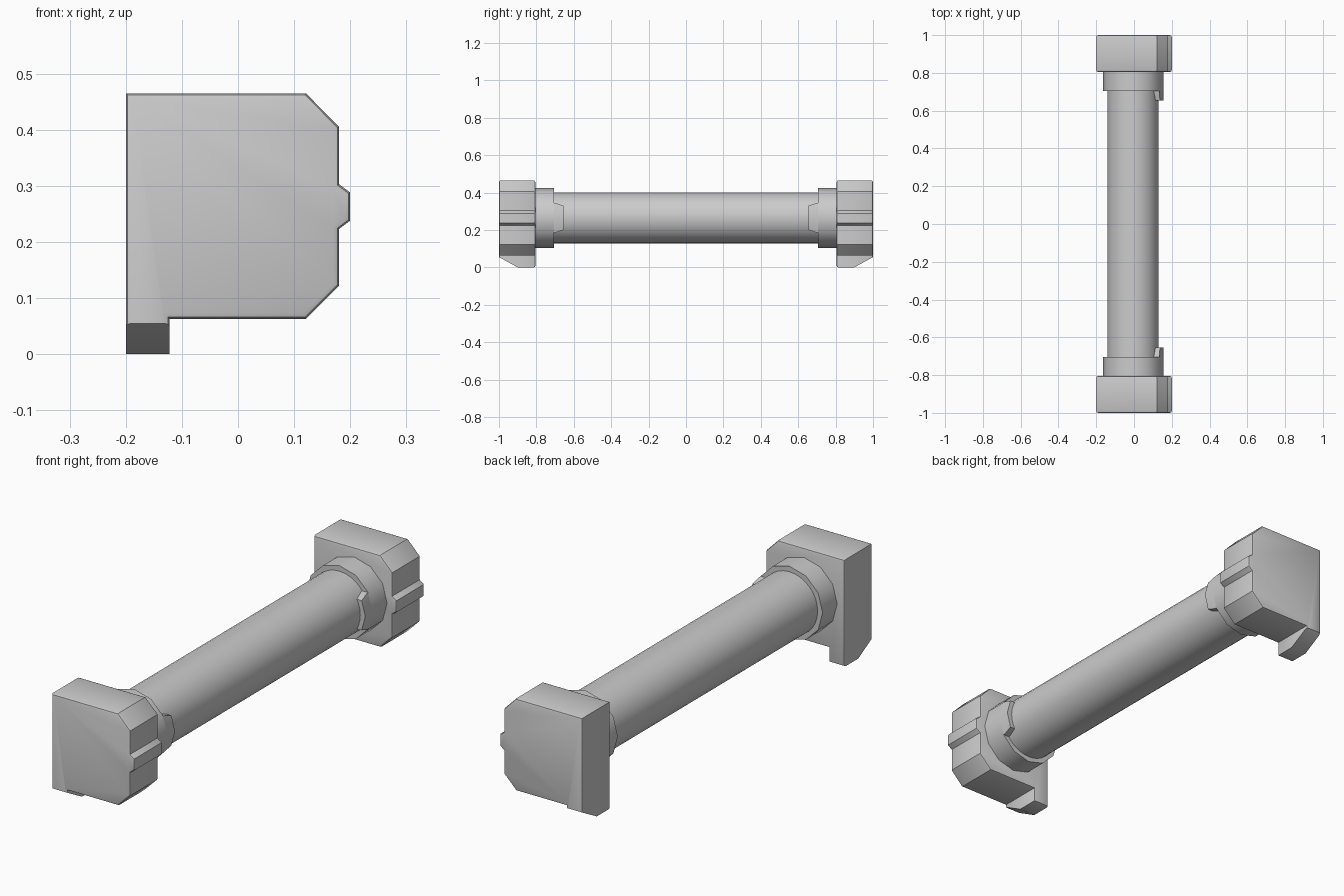
import bpy, bmesh, math
from mathutils import Vector

cube = bpy.data.objects.get("Cube")
if cube:
    bpy.data.objects.remove(cube, do_unlink=True)

grey = bpy.data.materials.new("plain grey")
grey.use_nodes = True
grey.diffuse_color = (0.6, 0.6, 0.6, 1)
grey.node_tree.nodes["Principled BSDF"].inputs["Base Color"].default_value = (0.6, 0.6, 0.6, 1)

CX, CZ = -0.005, 0.265      # bar axis
COLLAR_R, TUBE_R = 0.16, 0.136


def finish(name, bm, mirror=True, angle=40):
    """Turn a bmesh into a shaded object, mirrored to the other end if asked."""
    bmesh.ops.recalc_face_normals(bm, faces=bm.faces)
    mesh = bpy.data.meshes.new(name)
    bm.to_mesh(mesh)
    bm.free()
    mesh.materials.append(grey)
    ob = bpy.data.objects.new(name, mesh)
    bpy.context.collection.objects.link(ob)
    if mirror:
        mod = ob.modifiers.new("other end", 'MIRROR')
        mod.use_axis = (False, True, False)
        mod.use_mirror_merge = False
    bpy.ops.object.select_all(action='DESELECT')
    bpy.context.view_layer.objects.active = ob
    ob.select_set(True)
    bpy.ops.object.shade_smooth_by_angle(angle=math.radians(angle))
    return ob


def prism(points, y0, y1):
    """Extrude an (x, z) outline from y0 to y1."""
    bm = bmesh.new()
    face = bm.faces.new([bm.verts.new((x, y0, z)) for x, z in points])
    new = bmesh.ops.extrude_face_region(bm, geom=[face])["geom"]
    verts = [v for v in new if isinstance(v, bmesh.types.BMVert)]
    bmesh.ops.translate(bm, verts=verts, vec=(0, y1 - y0, 0))
    return bm


def ring(radius, sides):
    steps = [2 * math.pi * i / sides for i in range(sides)]
    return [(CX + radius * math.cos(a), CZ + radius * math.sin(a)) for a in steps]


# End blocks: chamfered outline with a side ridge and a foot
outline = [(-0.2, 0), (-0.122, 0), (-0.122, 0.063), (0.121, 0.063), (0.18, 0.122),
           (0.18, 0.223), (0.2, 0.238), (0.2, 0.288), (0.18, 0.303),
           (0.18, 0.405), (0.121, 0.465), (-0.2, 0.465)]
bm = prism(outline, -1, -0.805)
rims = [e for e in bm.edges if abs(e.verts[0].co.y - e.verts[1].co.y) < 1e-5]
bmesh.ops.bevel(bm, geom=rims, offset=0.01, segments=2, profile=0.5, affect='EDGES')
# Slope the outer side of the foot
cut = bmesh.ops.bisect_plane(bm, geom=bm.verts[:] + bm.edges[:] + bm.faces[:],
                             plane_co=(0, -0.9, 0), plane_no=(0, -0.055, -0.1),
                             clear_outer=True)["geom_cut"]
bmesh.ops.holes_fill(bm, edges=[e for e in cut if isinstance(e, bmesh.types.BMEdge)])
finish("end_block", bm)

# Faceted collars beside the blocks
finish("collar", prism(ring(COLLAR_R, 12), -0.82, -0.705), angle=35)

# Tapered tab continuing the two outer facets of each collar
bm = bmesh.new()
ridge = Vector((CX + COLLAR_R, 0, CZ))
for y, reach in ((-0.71, 1), (-0.695, 0.98), (-0.655, 0.81)):
    for side in (-1, 0, 1):
        a = math.radians(30 * side)
        corner = Vector((CX + COLLAR_R * math.cos(a), 0, CZ + COLLAR_R * math.sin(a)))
        p = ridge.lerp(corner, reach)
        for inset in (0, 0.045):
            bm.verts.new((p.x - inset, y, p.z))
hull = bmesh.ops.convex_hull(bm, input=bm.verts)
spare = {v for v in hull["geom_interior"] + hull["geom_unused"] if isinstance(v, bmesh.types.BMVert)}
bmesh.ops.delete(bm, geom=list(spare), context='VERTS')
finish("collar_tab", bm, angle=35)

# Smooth bar between the blocks
finish("bar", prism(ring(TUBE_R, 32), -0.83, 0.83), mirror=False)
